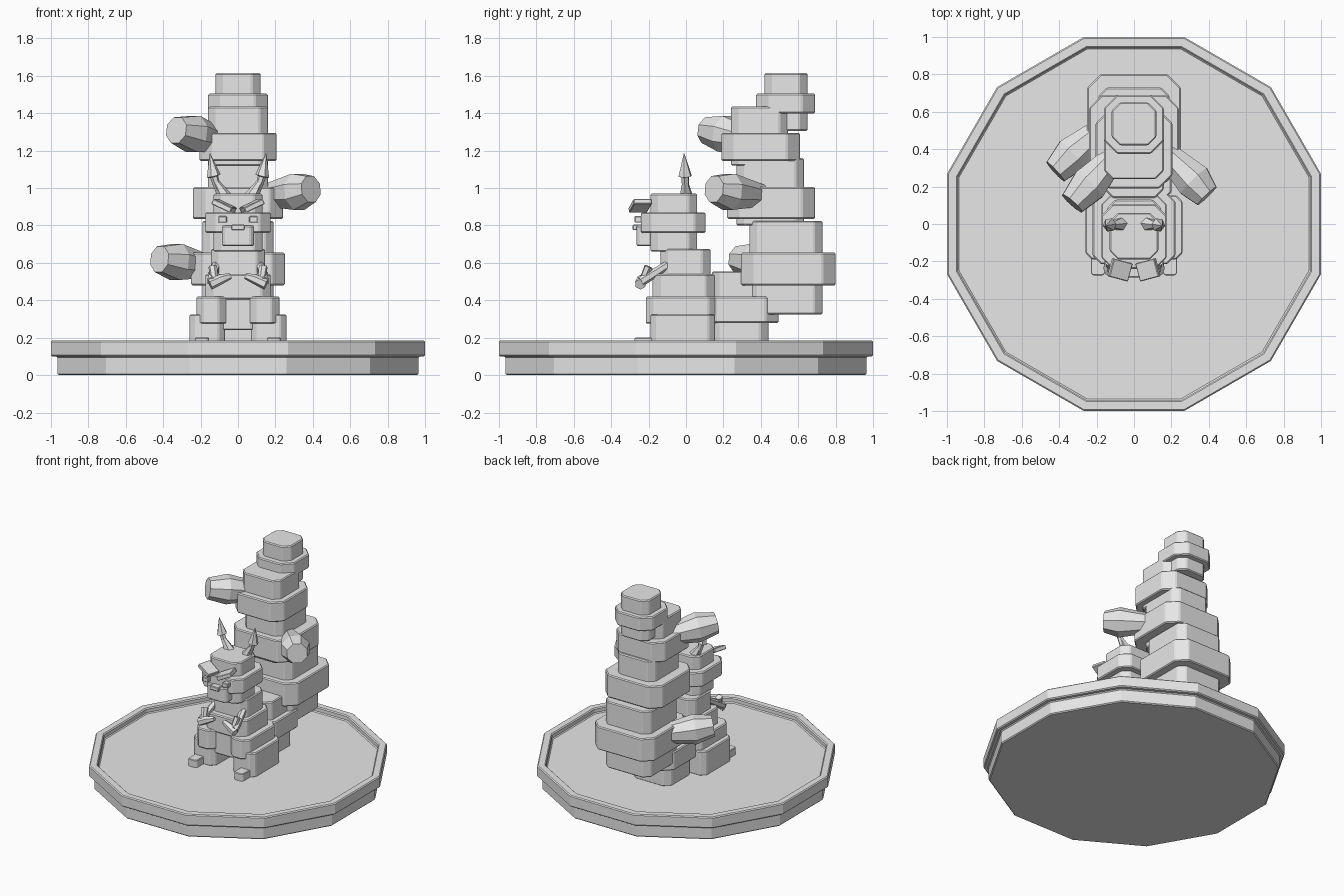
import bpy, bmesh, math
from mathutils import Vector, Euler

old = bpy.data.objects.get("Cube")
if old:
    bpy.data.objects.remove(old)

stone = bpy.data.materials.new("pale grey stone")
stone.use_nodes = True
GREY = (0.8, 0.8, 0.8, 1)
stone.diffuse_color = GREY
stone.node_tree.nodes["Principled BSDF"].inputs["Base Color"].default_value = GREY


def finish(name, bm, bevel=0.0):
    """Turn a bmesh into a flat shaded object with an optional fine bevel."""
    bmesh.ops.recalc_face_normals(bm, faces=bm.faces)
    mesh = bpy.data.meshes.new(name)
    bm.to_mesh(mesh)
    bm.free()
    mesh.materials.append(stone)
    obj = bpy.data.objects.new(name, mesh)
    bpy.context.collection.objects.link(obj)
    if bevel:
        mod = obj.modifiers.new("fine bevel", "BEVEL")
        mod.width = bevel
        mod.segments = 1
        mod.angle_limit = math.radians(40)
    return obj


def block(name, x, y, z, chamfer=0.055, bevel=0.007):
    """Box between x, y and z ranges with chamfered upright edges."""
    bm = bmesh.new()
    bmesh.ops.create_cube(bm, size=1)
    for v in bm.verts:
        v.co = Vector(((r[0] + r[1]) / 2 + c * (r[1] - r[0])
                       for r, c in zip((x, y, z), v.co)))
    if chamfer:
        upright = [e for e in bm.edges
                   if abs(e.verts[0].co.z - e.verts[1].co.z) > 0.001]
        bmesh.ops.bevel(bm, geom=upright, offset=chamfer, segments=1, affect="EDGES")
    return finish(name, bm, bevel)


def tilted(name, centre, size, angles, bevel=0.004):
    """Box turned about its centre, angles in degrees."""
    bm = bmesh.new()
    bmesh.ops.create_cube(bm, size=1)
    turn = Euler([math.radians(a) for a in angles]).to_matrix()
    for v in bm.verts:
        v.co = Vector(centre) + turn @ Vector(a * b for a, b in zip(v.co, size))
    return finish(name, bm, bevel)


def loft(name, stations, sides, bevel=0.0):
    """Faceted tube through (point, radius) stations, capped at both ends."""
    bm = bmesh.new()
    axis = Vector(stations[-1][0]) - Vector(stations[0][0])
    turn = axis.to_track_quat("Z", "Y")
    rings = []
    for point, radius in stations:
        ring = []
        for i in range(sides):
            a = math.tau * (i + 0.5) / sides
            offset = Vector((math.cos(a), math.sin(a), 0)) * radius
            ring.append(bm.verts.new(Vector(point) + turn @ offset))
        rings.append(ring)
    for low, high in zip(rings, rings[1:]):
        for i in range(sides):
            j = (i + 1) % sides
            bm.faces.new((low[i], low[j], high[j], high[i]))
    bm.faces.new(rings[0][::-1])
    bm.faces.new(rings[-1])
    return finish(name, bm, bevel)


# Twelve sided plinth with a raised lip and a sunken floor
bm = bmesh.new()
rings = []
for apothem, z in ((0.965, 0), (0.965, 0.1), (1, 0.1), (1, 0.185), (0.942, 0.185), (0.942, 0.145)):
    r = apothem / math.cos(math.pi / 12)
    rings.append([bm.verts.new((r * math.cos(math.tau * (i + 0.5) / 12),
                                r * math.sin(math.tau * (i + 0.5) / 12), z))
                  for i in range(12)])
for low, high in zip(rings, rings[1:]):
    for i in range(12):
        j = (i + 1) % 12
        bm.faces.new((low[i], low[j], high[j], high[i]))
bm.faces.new(rings[0])
bm.faces.new(rings[-1])
finish("plinth", bm, 0.007)

# Tower: each storey is a core with a wider collar around it
storeys = (
    # half width, y range, z range of the core, then of the collar
    ((0.16, (0.14, 0.44), (0.14, 0.555)), (0.20, (0.1, 0.495), (0.28, 0.42))),
    ((0.19, (0.34, 0.73), (0.325, 0.825)), (0.25, (0.295, 0.8), (0.48, 0.655))),
    ((0.16, (0.27, 0.63), (0.8, 1.16)), (0.24, (0.22, 0.69), (0.835, 1.005))),
    ((0.16, (0.24, 0.545), (1.12, 1.435)), (0.205, (0.19, 0.61), (1.145, 1.295))),
    ((0.12, (0.42, 0.65), (1.305, 1.615)), (0.16, (0.375, 0.69), (1.4, 1.505))),
)
for n, storey in enumerate(storeys, 1):
    for part, (w, y, z) in zip(("core", "collar"), storey):
        block(f"tower_{part}_{n}", (-w, w), y, z, 0.045 if part == "core" else 0.07)

# Flared pegs growing out of the tower
pegs = {
    "peg_upper": ((-0.09, 0.38, 1.25), (-0.24, 0.21, 1.29), (-0.33, 0.11, 1.31)),
    "peg_middle": ((0.15, 0.40, 0.96), (0.32, 0.23, 0.98), (0.39, 0.15, 0.995)),
    "peg_lower": ((-0.16, 0.52, 0.58), (-0.33, 0.37, 0.605), (-0.42, 0.28, 0.62)),
}
for name, points in pegs.items():
    loft(name, list(zip(points, (0.062, 0.105, 0.075))), 8)

# Figure: torso and head
block("belly", (-0.1, 0.1), (-0.17, 0.12), (0.24, 0.5), 0.03)
block("waist", (-0.175, 0.175), (-0.18, 0.155), (0.405, 0.54), 0.05)
block("chest", (-0.145, 0.145), (-0.135, 0.13), (0.5, 0.675), 0.045)
block("head", (-0.13, 0.13), (-0.19, 0.06), (0.66, 0.97), 0.045)
block("head_band", (-0.175, 0.175), (-0.24, 0.105), (0.76, 0.87), 0.06)
block("snout", (-0.085, 0.085), (-0.265, -0.17), (0.69, 0.8), 0.02)
block("nose", (-0.035, 0.035), (-0.285, -0.22), (0.775, 0.805), 0, 0.004)

# Paired parts, built on both sides
for side, s in (("left", 1), ("right", -1)):
    def span(a, b):
        return tuple(sorted((s * a, s * b)))

    block(f"{side}_shin", span(0.07, 0.26), (-0.19, 0.155), (0.14, 0.325), 0.035)
    block(f"{side}_thigh", span(0.06, 0.222), (-0.215, 0.165), (0.275, 0.42), 0.045)
    block(f"{side}_toe", span(0.155, 0.23), (-0.275, -0.17), (0.14, 0.2), 0.012, 0.004)

    # Face
    tilted(f"{side}_brow", (s * 0.075, -0.245, 0.905), (0.115, 0.1, 0.03),
           (0, -s * 25, s * 15))
    block(f"{side}_eye", span(0.06, 0.105), (-0.275, -0.2), (0.815, 0.85), 0, 0.004)

    # Spear shaped ear with a flat spur at its foot
    loft(f"{side}_ear", [((s * 0.085, 0, 0.93), 0.016), ((s * 0.128, -0.005, 1.06), 0.022),
                         ((s * 0.13, -0.005, 1.065), 0.038),
                         ((s * 0.15, -0.01, 1.185), 0.002)], 6)
    loft(f"{side}_ear_root", [((s * 0.07, 0, 0.95), 0.04),
                              ((s * 0.115, -0.005, 1.03), 0.018)], 6)

    # Arm reaching forward, with the hand turned inward
    loft(f"{side}_arm", [((s * 0.115, -0.09, 0.595), 0.022),
                         ((s * 0.14, -0.24, 0.5), 0.027)], 6)
    loft(f"{side}_hand", [((s * 0.15, -0.245, 0.485), 0.03),
                          ((s * 0.085, -0.235, 0.515), 0.026),
                          ((s * 0.04, -0.225, 0.53), 0.016)], 6)
    loft(f"{side}_thumb", [((s * 0.125, -0.23, 0.51), 0.02),
                           ((s * 0.135, -0.2, 0.58), 0.024)], 6)
